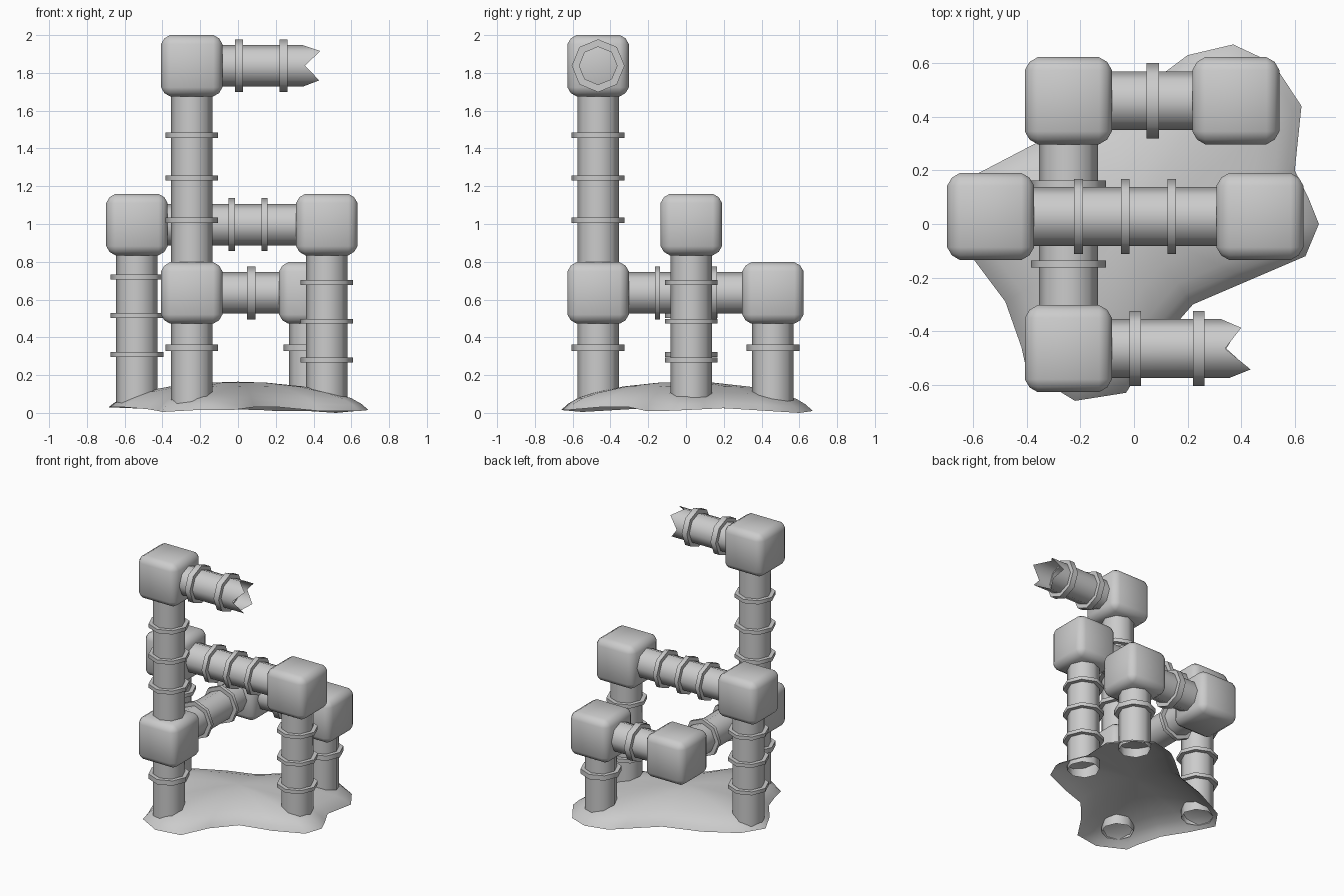
import bpy, bmesh, math
from mathutils import Vector

if "Cube" in bpy.data.objects:
    bpy.data.objects.remove(bpy.data.objects["Cube"])

R_PIPE, R_RING, BOX = 0.11, 0.14, 0.325


def finish(name, bm, angle=60):
    bmesh.ops.recalc_face_normals(bm, faces=bm.faces)
    me = bpy.data.meshes.new(name)
    bm.to_mesh(me)
    bm.free()
    ob = bpy.data.objects.new(name, me)
    bpy.context.collection.objects.link(ob)
    bpy.ops.object.select_all(action='DESELECT')
    ob.select_set(True)
    bpy.context.view_layer.objects.active = ob
    bpy.ops.object.shade_smooth_by_angle(angle=math.radians(angle))
    return ob


def point(axis, center, t, r, k):
    # point on an octagon around the given axis, at coordinate t along it
    a = k * math.tau / 8
    p = Vector(center)
    others = [i for i in range(3) if i != axis]
    p[axis] = t
    p[others[0]] += r * math.cos(a)
    p[others[1]] += r * math.sin(a)
    return p


def loft(bm, loops, closed=False):
    vs = [[bm.verts.new(p) for p in lp] for lp in loops]
    pairs = list(zip(vs, vs[1:])) + ([(vs[-1], vs[0])] if closed else [])
    for a, b in pairs:
        for i in range(len(a)):
            j = (i + 1) % len(a)
            bm.faces.new((a[i], a[j], b[j], b[i]))
    return vs


def pipe(name, axis, center, start, end, rings, width=0.032):
    # end is one number, or eight for a broken rim
    ends = end if isinstance(end, list) else [end] * 8
    bm = bmesh.new()
    loft(bm, [[point(axis, center, start, R_PIPE, k) for k in range(8)],
              [point(axis, center, ends[k], R_PIPE, k) for k in range(8)]])
    finish(name, bm)
    for n, t in enumerate(rings):
        bm = bmesh.new()
        prof = [(t - width / 2, R_PIPE - .01), (t - width / 2, R_RING),
                (t + width / 2, R_RING), (t + width / 2, R_PIPE - .01)]
        loft(bm, [[point(axis, center, s, r, k) for k in range(8)] for s, r in prof], True)
        finish(f"{name}_ring_{n + 1}", bm)


def joint(name, center):
    bm = bmesh.new()
    bmesh.ops.create_cube(bm, size=BOX)
    bmesh.ops.bevel(bm, geom=bm.edges[:], offset=0.048, segments=2, profile=0.4, affect='EDGES')
    bmesh.ops.translate(bm, verts=bm.verts, vec=center)
    finish(name, bm)


# joint boxes
low_back_left = (-0.245, 0.46, 0.635)
low_back_right = (0.38, 0.46, 0.635)
low_front = (-0.245, -0.465, 0.635)
top_front = (-0.245, -0.465, 1.838)
mid_left = (-0.535, 0.028, 0.997)
mid_right = (0.47, 0.028, 0.997)
for nm, c in (("low_back_left", low_back_left), ("low_back_right", low_back_right),
              ("low_front", low_front), ("top_front", top_front),
              ("mid_left", mid_left), ("mid_right", mid_right)):
    joint("joint_" + nm, c)

# upright pipes
pipe("leg_left", 2, mid_left, 0.05, 0.9, (0.31, 0.515, 0.72), 0.026)
pipe("leg_right", 2, mid_right, 0.05, 0.9, (0.28, 0.485, 0.69), 0.026)
pipe("leg_front", 2, low_front, 0.05, 0.55, (0.345,), 0.036)
pipe("leg_back", 2, low_back_right, 0.05, 0.55, (0.345,), 0.036)
pipe("tall_pipe", 2, low_front, 0.72, 1.75, (1.02, 1.243, 1.47), 0.028)

# level pipes
pipe("cross_pipe", 0, mid_left, -0.45, 0.38, (-0.207, -0.033, 0.141), 0.032)
pipe("back_pipe", 0, low_back_left, -0.16, 0.30, (0.07,), 0.046)
pipe("side_pipe", 1, low_front, -0.38, 0.38, (-0.15, 0.15), 0.026)

# broken outlet pipe with a jagged open rim
rim = [0.325, 0.40, 0.34, 0.435, 0.355, 0.43, 0.345, 0.39]
pipe("outlet_pipe", 0, top_front, -0.16, rim, (0.005, 0.242), 0.042)

# ground mound: an open shell lofted inward from an uneven outline
edge = [(0.69, 0, .015), (0.64, -.12, .01), (0.43, -.21, .01), (0.22, -.30, .03),
        (0.08, -.46, .03), (-.03, -.63, .015), (-.22, -.66, .015), (-.40, -.55, .005),
        (-.42, -.46, .01), (-.48, -.29, .02), (-.60, -.13, .03), (-.685, .04, .03),
        (-.58, .19, .025), (-.35, .31, .02), (-.08, .40, .02), (.12, .57, .015),
        (.20, .63, .01), (.37, .67, .01), (.52, .60, 0), (.625, .44, .01),
        (.60, .20, .025), (.65, .10, .02)]
bm = bmesh.new()
loops = [[(x * s, y * s, h + z * w) for x, y, z in edge]
         for s, h, w in ((1, 0, 1), (0.95, 0.036, .7), (0.87, 0.07, .5), (0.74, 0.1, .4),
                         (0.5, 0.137, .2), (0.22, 0.16, 0))]
rows = loft(bm, loops)
tip = bm.verts.new((0, 0, 0.165))
for i, v in enumerate(rows[-1]):
    bm.faces.new((v, rows[-1][(i + 1) % len(edge)], tip))
finish("ground_mound", bm, 80)
